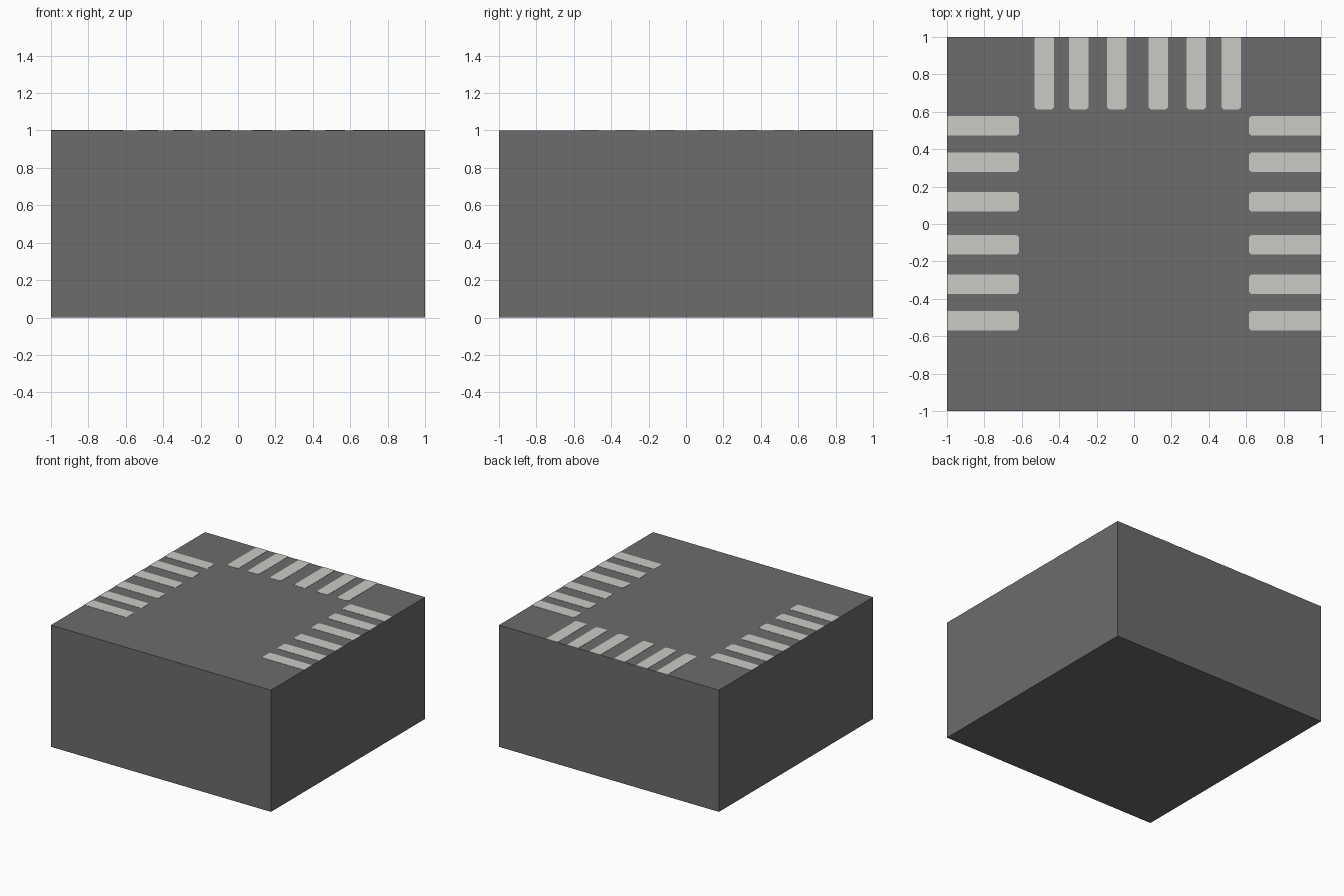
import bpy
import bmesh
from math import pi
from mathutils import Matrix

if "Cube" in bpy.data.objects:
    bpy.data.objects.remove(bpy.data.objects["Cube"])


def material(name, rgb):
    m = bpy.data.materials.new(name)
    m.diffuse_color = (*rgb, 1.0)
    m.use_nodes = True
    m.node_tree.nodes["Principled BSDF"].inputs["Base Color"].default_value = m.diffuse_color
    return m


asphalt = material("asphalt_grey", (0.150, 0.150, 0.150))
paint = material("road_paint", (0.60, 0.59, 0.56))


def finish(name, bm, mat):
    bmesh.ops.recalc_face_normals(bm, faces=bm.faces)
    mesh = bpy.data.meshes.new(name)
    bm.to_mesh(mesh)
    bm.free()
    mesh.materials.append(mat)
    obj = bpy.data.objects.new(name, mesh)
    bpy.context.collection.objects.link(obj)
    return obj


# Solid road block
bm = bmesh.new()
bmesh.ops.create_cube(bm, size=1.0, matrix=Matrix.Translation((0, 0, 0.5)) @ Matrix.Diagonal((2, 2, 1, 1)))
finish("road_block", bm, asphalt)

# Crossing stripes: thin plates running in from an edge, inner corners clipped
HALF, THICK, CLIP = 0.052, 0.002, 0.012


def crossing(name, centres, inner, angle):
    bm = bmesh.new()
    for c in centres:
        a, b = c - HALF, c + HALF
        outline = [(1, a), (1, b), (inner + CLIP, b), (inner, b - CLIP),
                   (inner, a + CLIP), (inner + CLIP, a)]
        face = bm.faces.new([bm.verts.new((x, y, 1.0)) for x, y in outline])
        up = bmesh.ops.extrude_face_region(bm, geom=[face])["geom"]
        verts = [g for g in up if isinstance(g, bmesh.types.BMVert)]
        bmesh.ops.translate(bm, verts=verts, vec=(0, 0, THICK))
    bmesh.ops.transform(bm, matrix=Matrix.Rotation(angle, 4, 'Z'), verts=bm.verts)
    finish(name, bm, paint)


side = [0.525, 0.33, 0.118, -0.112, -0.323, -0.518]
back = [-0.48, -0.295, -0.093, 0.13, 0.333, 0.52]
crossing("right_crossing", side, 0.615, 0)
crossing("left_crossing", [-c for c in side], 0.615, pi)
crossing("back_crossing", [-c for c in back], 0.612, pi / 2)
